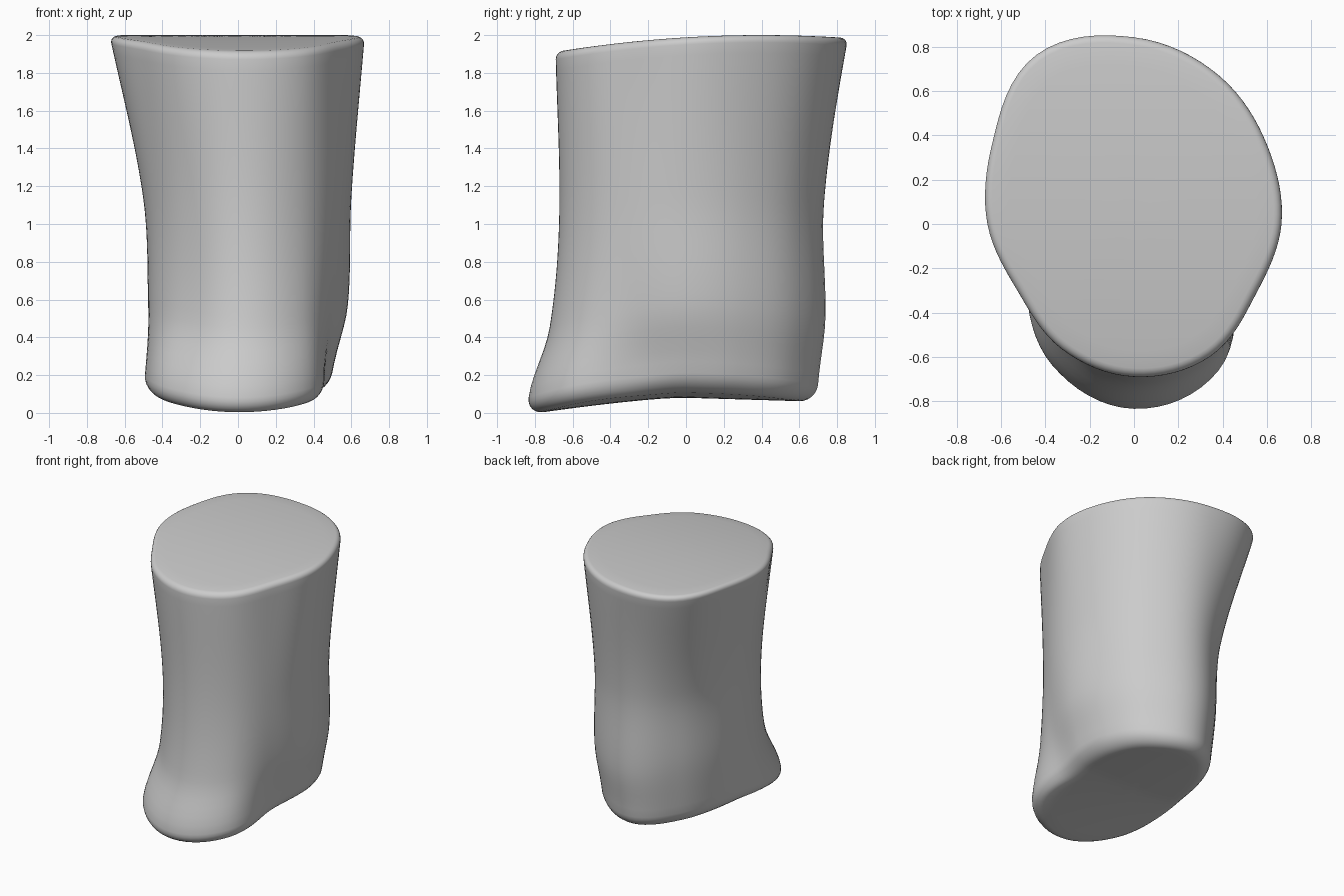
import bpy, bmesh
from math import sin, cos, pi, sqrt

if "Cube" in bpy.data.objects:
    bpy.data.objects.remove(bpy.data.objects["Cube"])

N = 96
# Cross-sections: height fraction -> radius every 30 degrees from +x
SECTIONS = [
    (0.00, [.48, .53, .63, .69, .56, .475, .475, .575, .75, .845, .77, .52]),
    (0.08, [.51, .56, .65, .705, .58, .49, .475, .555, .72, .82, .755, .535]),
    (0.23, [.58, .615, .69, .737, .61, .515, .475, .515, .605, .72, .70, .585]),
    (0.54, [.60, .625, .685, .73, .645, .54, .50, .51, .575, .668, .665, .61]),
    (1.00, [.668, .70, .775, .847, .89, .745, .668, .61, .655, .69, .69, .635]),
]
R_BOTTOM, R_TOP = 0.09, 0.04


def hermite(a, b, ma, mb, u):
    return ((2*u**3 - 3*u*u + 1)*a + (u**3 - 2*u*u + u)*ma
            + (3*u*u - 2*u**3)*b + (u**3 - u*u)*mb)


def ring_radius(r, ang):
    f = ang / (pi / 6)
    i, u = int(f), f - int(f)
    p = [r[(i + k) % 12] for k in (-1, 0, 1, 2)]
    return hermite(p[1], p[2], (p[2] - p[0])/2, (p[3] - p[1])/2, u)


def radius(ang, t):
    ts = [s[0] for s in SECTIONS]
    rs = [ring_radius(s[1], ang) for s in SECTIONS]
    i = max(k for k in range(len(ts) - 1) if ts[k] <= t)

    def slope(k):
        a, b = max(k - 1, 0), min(k + 1, len(ts) - 1)
        return (rs[b] - rs[a]) / (ts[b] - ts[a])
    d = ts[i + 1] - ts[i]
    return hermite(rs[i], rs[i + 1], slope(i)*d, slope(i + 1)*d, (t - ts[i])/d)


def z_bottom(x, y):
    return 0.08 - 0.12*max(0, -y - 0.05)**1.3 - 0.03*max(0, y) + 0.18*x*x


def z_top(x, y):
    return 2.0 - 0.075*(y - 0.4)**2


def fillet(h, r):
    return r - sqrt(r*r - (r - h)**2) if h < r else 0


# Rings: (height fraction, scale toward the centre), caps included
curve_b = [R_BOTTOM*(1 - cos(k*pi/12))/1.92 for k in range(7)]
curve_t = [1 - R_TOP*(1 - cos(k*pi/10))/1.92 for k in range(5, -1, -1)]
lo, hi = curve_b[-1], curve_t[0]
heights = curve_b + [lo + (hi - lo)*k/30 for k in range(1, 30)] + curve_t
caps = [0.15, 0.3, 0.45, 0.6, 0.75, 0.88]
rings = [(0, s) for s in caps] + [(t, 1) for t in heights] + [(1, s) for s in reversed(caps)]

bm = bmesh.new()


def add_point(ang, t, s):
    t = min(max(t, 0), 1)
    r = radius(ang, t) - fillet(t*1.92, R_BOTTOM) - fillet((1 - t)*1.92, R_TOP)
    x, y = r*s*cos(ang), r*s*sin(ang)
    zb, zt = z_bottom(x, y), z_top(x, y)
    return bm.verts.new((x, y, zb + t*(zt - zb)))


loops = [[add_point(2*pi*i/N, t, s) for i in range(N)] for t, s in rings]
for a, b in zip(loops, loops[1:]):
    for i in range(N):
        j = (i + 1) % N
        bm.faces.new((a[i], a[j], b[j], b[i]))
for loop, z in ((loops[0], z_bottom(0, 0)), (loops[-1], z_top(0, 0))):
    c = bm.verts.new((0, 0, z))
    for i in range(N):
        bm.faces.new((loop[i], loop[(i + 1) % N], c))
bmesh.ops.recalc_face_normals(bm, faces=bm.faces)

# Waisted solid body with rounded rims
mesh = bpy.data.meshes.new("waisted_body")
bm.to_mesh(mesh)
bm.free()
for p in mesh.polygons:
    p.use_smooth = True
body = bpy.data.objects.new("waisted_body", mesh)
bpy.context.collection.objects.link(body)
